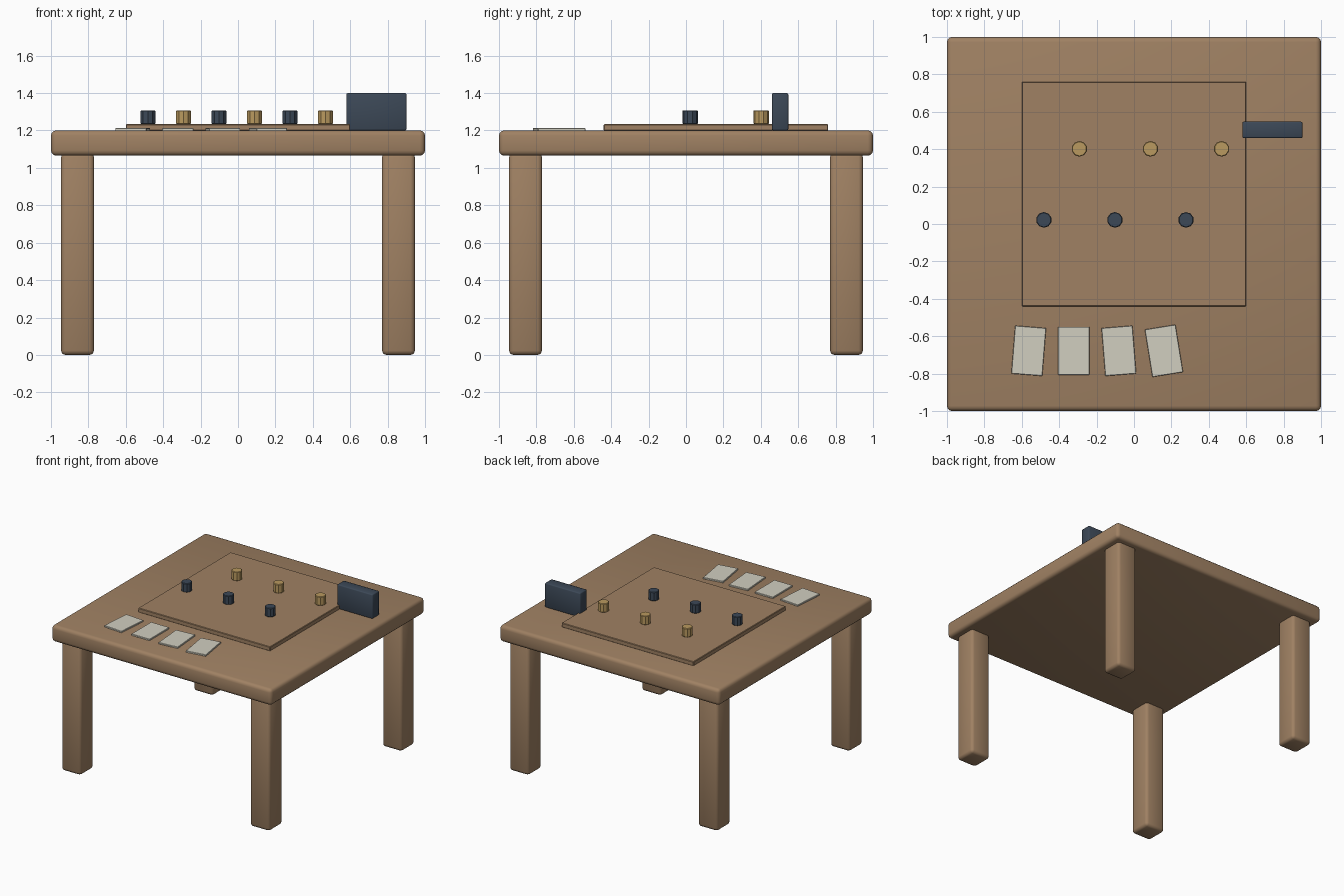
import bpy
import math

cube = bpy.data.objects.get("Cube")
if cube:
    bpy.data.objects.remove(cube, do_unlink=True)


def material(name, color):
    mat = bpy.data.materials.new(name)
    mat.use_nodes = True
    mat.diffuse_color = (*color, 1)
    mat.node_tree.nodes["Principled BSDF"].inputs["Base Color"].default_value = (*color, 1)
    return mat


WOOD = material("warm wood", (0.35, 0.22, 0.125))
SLATE = material("dark slate", (0.045, 0.065, 0.095))
GOLD = material("pale gold", (0.49, 0.32, 0.115))
PAPER = material("ivory card", (0.64, 0.62, 0.53))


def finish(obj, name, mat, bevel, segments, angle):
    """Name, colour, round and shade the active part."""
    obj.name = obj.data.name = name
    obj.data.materials.append(mat)
    bpy.ops.object.transform_apply(location=False, rotation=False, scale=True)
    mod = obj.modifiers.new("rounded edges", "BEVEL")
    mod.width = bevel
    mod.segments = segments
    mod.limit_method = "ANGLE"
    mod.angle_limit = math.radians(50)
    bpy.ops.object.modifier_apply(modifier=mod.name)
    bpy.ops.object.shade_smooth_by_angle(angle=math.radians(angle))
    return obj


def box(name, center, size, mat, bevel, segments=2, turn=0, angle=50):
    bpy.ops.mesh.primitive_cube_add(size=1, location=center, rotation=(0, 0, turn))
    obj = bpy.context.object
    obj.scale = size
    return finish(obj, name, mat, bevel, segments, angle)


def peg(name, x, y, mat):
    bpy.ops.mesh.primitive_cylinder_add(vertices=10, radius=0.042, depth=0.073,
                                        location=(x, y, 1.271))
    return finish(bpy.context.object, name, mat, 0.004, 1, 30)


# Table
box("tabletop", (0, 0, 1.133), (2, 2, 0.135), WOOD, 0.028, 3)
for side, sx in (("right", -1), ("left", 1)):
    for end, sy in (("front", -1), ("back", 1)):
        box(f"{end}_{side}_leg", (sx * 0.858, sy * 0.858, 0.54),
            (0.176, 0.176, 1.08), WOOD, 0.023, 2)

# Game board and two staggered rows of playing pieces
box("game_board", (0, 0.16, 1.216), (1.2, 1.2, 0.036), WOOD, 0.004, 1, angle=30)
for i in range(3):
    peg(f"dark_piece_{i + 1}", -0.482 + 0.38 * i, 0.022, SLATE)
    peg(f"gold_piece_{i + 1}", -0.292 + 0.38 * i, 0.402, GOLD)

# Upright box beside the board
box("upright_box", (0.74, 0.503, 1.3), (0.322, 0.088, 0.2), SLATE, 0.008, 2)

# Row of cards, fanned slightly
for i in range(4):
    box(f"card_{i + 1}", (-0.563 + 0.241 * i, -0.678, 1.206), (0.166, 0.257, 0.014),
        PAPER, 0.002, 1, turn=0.08 * (i - 1), angle=30)
